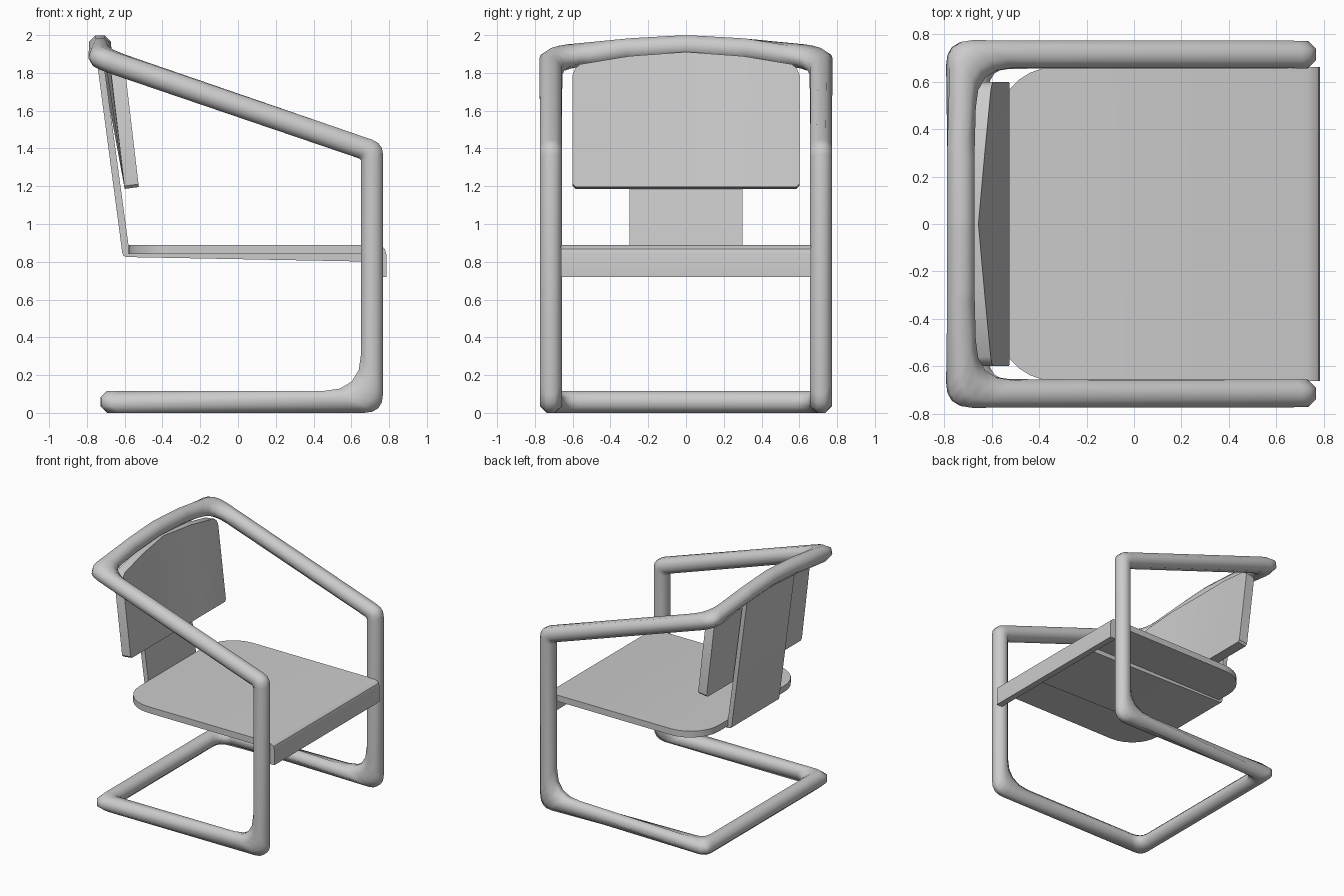
import bpy, bmesh, math
from mathutils import Vector as V

if "Cube" in bpy.data.objects:
    bpy.data.objects.remove(bpy.data.objects["Cube"])

R = 0.058      # tube radius (across flats)
SIDES = 8


def add_object(name, bm, smooth=None):
    bmesh.ops.recalc_face_normals(bm, faces=bm.faces)
    me = bpy.data.meshes.new(name)
    bm.to_mesh(me)
    bm.free()
    ob = bpy.data.objects.new(name, me)
    bpy.context.collection.objects.link(ob)
    if smooth:
        bpy.ops.object.select_all(action='DESELECT')
        ob.select_set(True)
        bpy.context.view_layer.objects.active = ob
        bpy.ops.object.shade_smooth_by_angle(angle=math.radians(smooth))
    return ob


def best_shift(a, b):
    n = len(a)
    return min(range(n), key=lambda s: sum((a[i] - b[(i + s) % n]).length for i in range(n)))


def extrude_profile(bm, pts, half):
    """Extrude an x-z profile symmetrically along y."""
    f = bm.faces.new([bm.verts.new((x, -half, z)) for x, z in pts])
    new = bmesh.ops.extrude_face_region(bm, geom=[f])['geom']
    bmesh.ops.translate(bm, vec=(0, 2 * half, 0),
                        verts=[v for v in new if isinstance(v, bmesh.types.BMVert)])


# Tube frame: one closed loop; each corner has (x, y, z, outer trim, inner trim, steps)
half_path = [
    (-0.67, -0.715, R, 0.06, 0.09, 4),
    (0.71, -0.715, R, 0.10, 0.20, 4),
    (0.71, -0.715, 1.385, 0.06, 0.015, 3),
    (-0.73, -0.715, 1.878, 0.10, 0.17, 4),
    (-0.73, -0.30, 1.925, 0.02, 0.02, 1),
]
mirrored = [(x, -y, z, o, i, s) for x, y, z, o, i, s in reversed(half_path)]
path = half_path + [(-0.73, 0, 1.942, 0.02, 0.02, 1)] + mirrored

rings = []
for k, (x, y, z, t_out, t_in, steps) in enumerate(path):
    p = V((x, y, z))
    u = (p - V(path[k - 1][:3])).normalized()
    v = (V(path[(k + 1) % len(path)][:3]) - p).normalized()
    m = (v - u).normalized()
    side = u.cross(v).normalized() * R
    d = R / math.cos(u.angle(v) / 2)
    for s in range(steps + 1):
        t = s / steps
        bend = lambda c, w: c - u * w * (1 - t) ** 2 + v * w * t ** 2
        inner, outer = bend(p + m * d, t_in), bend(p - m * d, t_out)
        c, a = (inner + outer) / 2, (inner - outer) / 2
        ring = []
        for i in range(SIDES):
            ang = 2 * math.pi * (i + 0.5) / SIDES
            ring.append(c + (a * math.cos(ang) + side * math.sin(ang)) / math.cos(math.pi / SIDES))
        if rings:
            q = best_shift([w - rings[-1][1] for w in rings[-1][0]], [w - c for w in ring])
            ring = ring[q:] + ring[:q]
        rings.append((ring, c))

bm = bmesh.new()
loops = [[bm.verts.new(w) for w in ring] for ring, _ in rings]
q = best_shift([w - rings[-1][1] for w in rings[-1][0]], [w - rings[0][1] for w in rings[0][0]])
for k, a in enumerate(loops):
    b = loops[k + 1] if k + 1 < len(loops) else loops[0][q:] + loops[0][:q]
    for i in range(SIDES):
        j = (i + 1) % SIDES
        bm.faces.new((a[i], a[j], b[j], b[i]))
add_object("tube_frame", bm, 80)

# Seat board with a drop lip at the front and rounded rear corners
bm = bmesh.new()
extrude_profile(bm, [(-0.58, 0.89), (0.73, 0.89), (0.76, 0.882), (0.778, 0.867), (0.785, 0.84),
                     (0.785, 0.72), (0.735, 0.72), (0.735, 0.84), (-0.58, 0.84)], 0.663)
rear = [e for e in bm.edges if all(v.co.x < -0.57 for v in e.verts)
        and abs(e.verts[0].co.y - e.verts[1].co.y) < 1e-4]
bmesh.ops.bevel(bm, geom=rear, offset=0.25, segments=7, profile=0.5, affect='EDGES')
add_object("seat", bm, 30)

# Bent support strip under the seat and up behind the backrest
bm = bmesh.new()
extrude_profile(bm, [(0.735, 0.845), (-0.575, 0.845), (-0.58, 0.89), (-0.717, 1.9), (-0.752, 1.9),
                     (-0.613, 0.85), (-0.607, 0.832), (-0.59, 0.825), (0.735, 0.80)], 0.3)
add_object("support_strip", bm, 30)

# Backrest: straight at the bottom, bowed rearward and arched at the top
bm = bmesh.new()
half_cols = [(0.6, 1.205, 1.785), (0.585, 1.19, 1.82), (0.56, 1.19, 1.84), (0.3, 1.19, 1.883)]
cols = ([(-y, b, t) for y, b, t in half_cols] + [(0, 1.19, 1.905)] + half_cols[::-1])
grid = []
for y, zb, zt in cols:
    bow = 0.045 * (1 - abs(y) / 0.6)
    col = []
    for z in (zb, zt):
        h = (z - 1.19) / 0.68
        x = -0.525 - h * (0.08 + bow)
        col += [bm.verts.new((x, y, z + 0.006)), bm.verts.new((x - 0.075, y, z - 0.004))]
    grid.append((col[0], col[2], col[3], col[1]))
for a, b in zip(grid, grid[1:]):
    for i in range(4):
        j = (i + 1) % 4
        bm.faces.new((a[i], a[j], b[j], b[i]))
bm.faces.new(grid[0])
bm.faces.new(grid[-1])
add_object("backrest", bm, 30)
